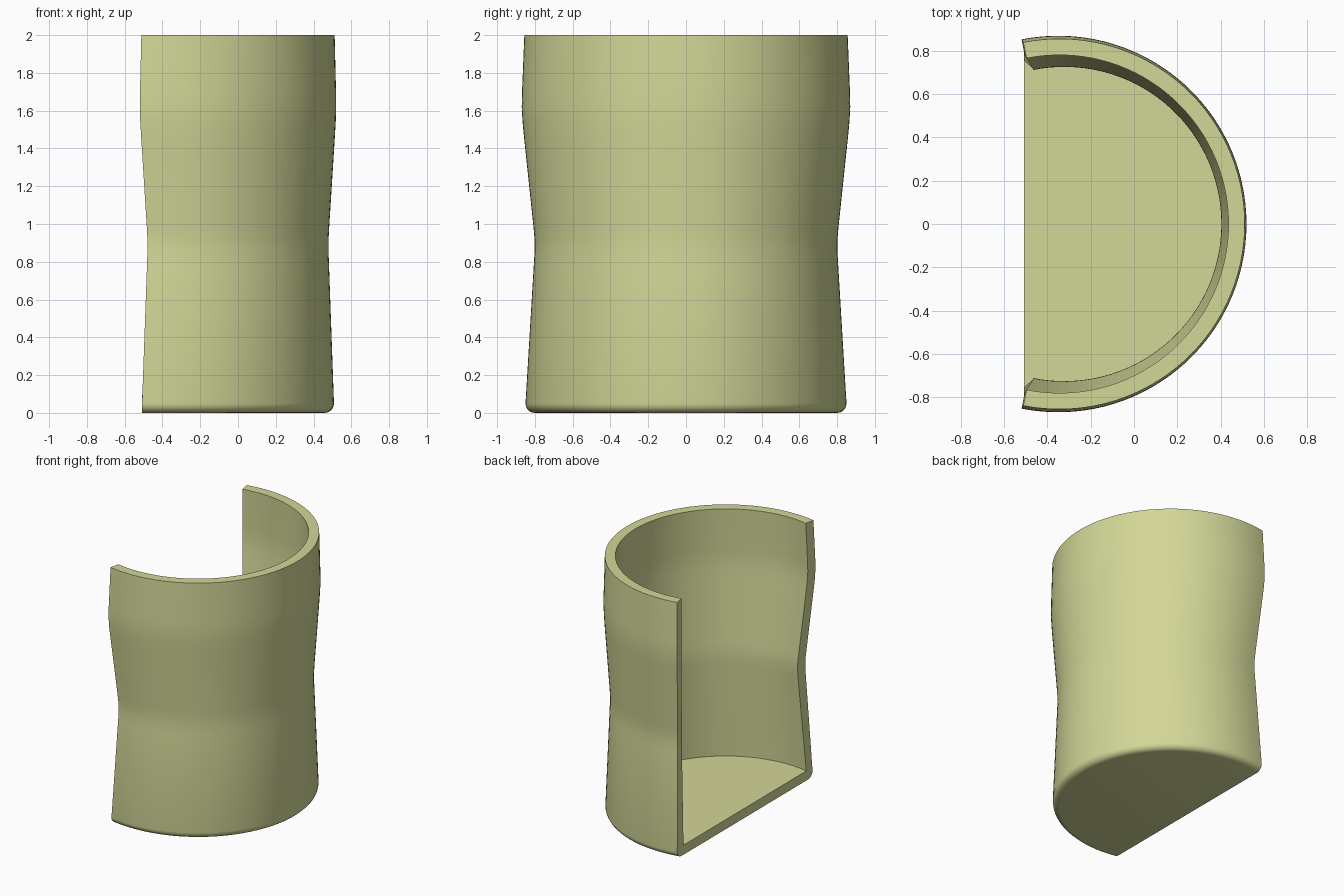
import bpy, bmesh, math

if "Cube" in bpy.data.objects:
    bpy.data.objects.remove(bpy.data.objects["Cube"])

CX, R, X_END, T = -0.35, 0.87, -0.52, 0.075   # arc centre, radius, cut position, wall
FLOOR_X, BEV, S0, N = -0.508, 0.05, 0.977, 64

bm = bmesh.new()


def arc(c, r, x_end, z):
    """Row of vertices on an arc that stops at x_end on both sides."""
    a = math.acos((x_end - c) / r)
    return [bm.verts.new((c + r * math.cos(t), r * math.sin(t), z))
            for t in (-a + 2 * a * i / N for i in range(N + 1))]


def skin(rows):
    for lo, hi in zip(rows, rows[1:]):
        for i in range(N):
            bm.faces.new((lo[i], lo[i + 1], hi[i + 1], hi[i]))


# wall profile: height and scale of the whole cross-section
profile = [(0.79, 0.926), (0.86, 0.921), (0.92, 0.922), (0.98, 0.928),
           (1.46, 0.986), (1.54, 0.995), (1.62, 1.0), (1.70, 0.998), (2.0, 0.984)]

# rounded bottom edge
rounded = []
for k in range(6):
    t = math.radians(18 * k)
    rounded.append(arc(CX * S0, R * S0 - BEV * (1 - math.sin(t)), FLOOR_X,
                       BEV * (1 - math.cos(t))))

# outer and inner walls
outer = [arc(CX * s, R * s, X_END * s, z) for z, s in profile]
inner = [arc(CX * s, R * s - T, X_END * s + 0.015, z) for z, s in profile]
floor = arc(CX * S0, R * S0 - T, FLOOR_X, T)
skin(rounded + outer)
skin([floor] + inner)

# floor, top and underside
bm.faces.new(floor)
bm.faces.new(rounded[0])

# rim
skin([outer[-1], inner[-1]])

# cut faces at both ends and along the floor
for e in (0, N):
    for i in range(len(profile) - 1):
        bm.faces.new((outer[i][e], outer[i + 1][e], inner[i + 1][e], inner[i][e]))
    bm.faces.new((rounded[-1][e], outer[0][e], inner[0][e], floor[e]))
    bm.faces.new([r[e] for r in rounded] + [floor[e]])
bm.faces.new((rounded[0][0], floor[0], floor[N], rounded[0][N]))

bmesh.ops.recalc_face_normals(bm, faces=bm.faces[:])
mesh = bpy.data.meshes.new("half_cup")
bm.to_mesh(mesh)
bm.free()
cup = bpy.data.objects.new("half_cup", mesh)
bpy.context.collection.objects.link(cup)

# olive material
mat = bpy.data.materials.new("olive")
mat.diffuse_color = (0.65, 0.68, 0.31, 1)
mat.use_nodes = True
mat.node_tree.nodes["Principled BSDF"].inputs["Base Color"].default_value = mat.diffuse_color
mesh.materials.append(mat)

bpy.context.view_layer.objects.active = cup
cup.select_set(True)
bpy.ops.object.shade_smooth_by_angle(angle=math.radians(30))
